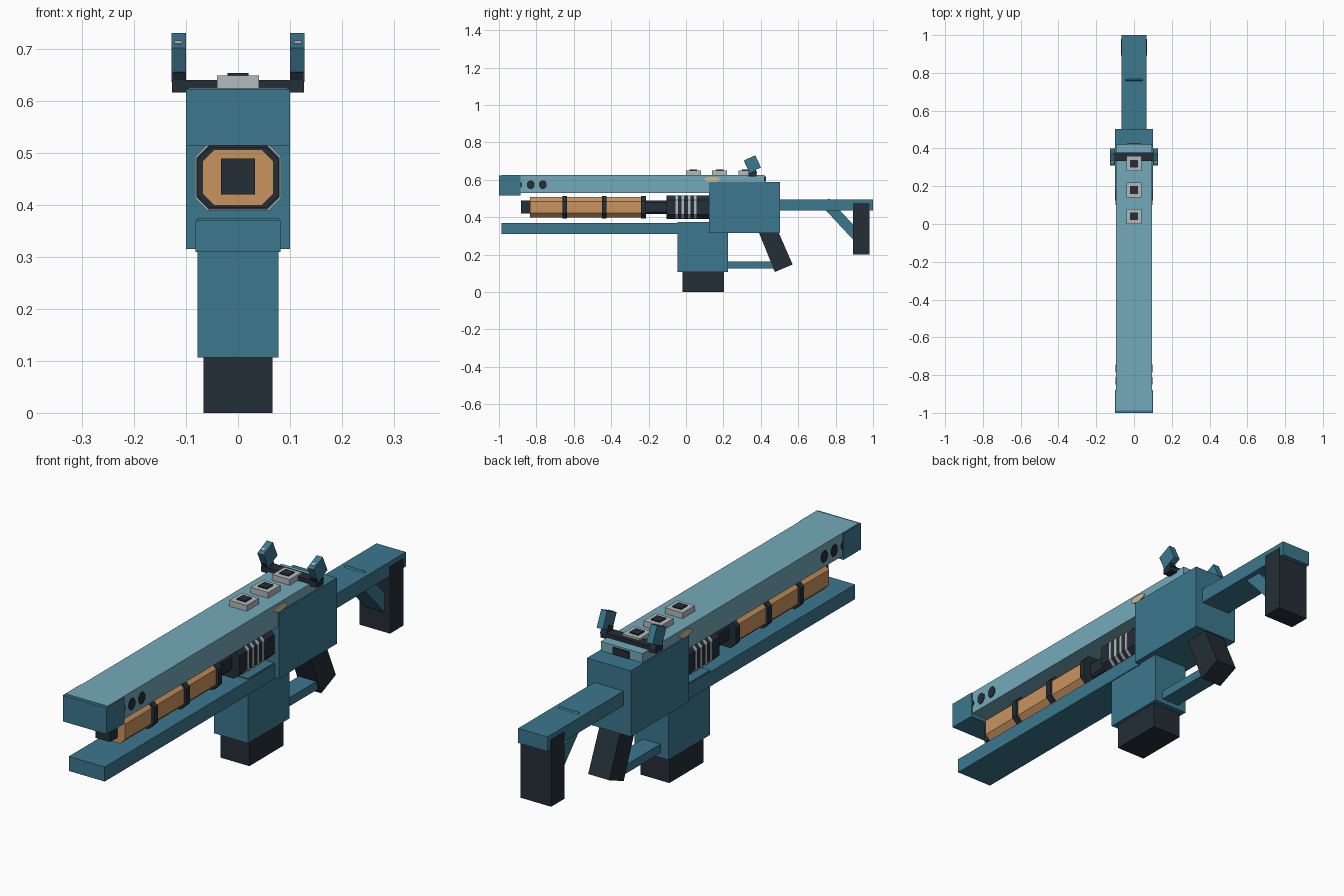
import bpy
import math
from mathutils import Vector

default_cube = bpy.data.objects.get("Cube")
if default_cube:
    bpy.data.objects.remove(default_cube, do_unlink=True)


def make_material(name, red, green, blue):
    """Flat material from display values, stored as linear."""
    linear = [((c / 255 + 0.055) / 1.055) ** 2.4 for c in (red, green, blue)] + [1.0]
    material = bpy.data.materials.new(name)
    material.use_nodes = True
    material.diffuse_color = linear
    material.node_tree.nodes["Principled BSDF"].inputs["Base Color"].default_value = linear
    return material


teal = make_material("teal paint", 60, 120, 143)
pale_teal = make_material("pale teal paint", 116, 170, 186)
charcoal = make_material("charcoal", 36, 46, 55)
copper = make_material("copper", 202, 148, 95)
light_grey = make_material("light grey", 180, 186, 190)
sand = make_material("sand", 205, 190, 150)


def make_object(name, material, verts, faces):
    mesh = bpy.data.meshes.new(name)
    mesh.from_pydata(verts, [], faces)
    mesh.materials.append(material)
    mesh.update()
    thing = bpy.data.objects.new(name, mesh)
    bpy.context.scene.collection.objects.link(thing)
    return thing


def extrude_side(name, material, outline, left, right):
    """Extrude a (y, z) outline, listed counter-clockwise, across x."""
    count = len(outline)
    verts = [(x, y, z) for x in (left, right) for y, z in outline]
    faces = [list(reversed(range(count))), list(range(count, count * 2))]
    for i in range(count):
        j = (i + 1) % count
        faces.append([i, j, j + count, i + count])
    return make_object(name, material, verts, faces)


def box(name, material, half_width, front, back, bottom, top):
    outline = [(front, bottom), (back, bottom), (back, top), (front, top)]
    return extrude_side(name, material, outline, -half_width, half_width)


def tilted_outline(centre, length, height, degrees):
    """Rectangle in the side plane, turned about its centre."""
    turn = math.radians(degrees)
    outline = []
    for a, b in ((-1, -1), (1, -1), (1, 1), (-1, 1)):
        point = Vector((a * length / 2, b * height / 2))
        outline.append((centre[0] + point.x * math.cos(turn) - point.y * math.sin(turn),
                        centre[1] + point.x * math.sin(turn) + point.y * math.cos(turn)))
    return outline


def octagon_tube(name, material, half_width, half_height, cut, front, back):
    """Chamfered block running along the barrel axis."""
    w, h, axis = half_width, half_height, 0.453
    ring = [(w - cut, -h), (w, cut - h), (w, h - cut), (w - cut, h),
            (cut - w, h), (-w, h - cut), (-w, cut - h), (cut - w, -h)]
    count = len(ring)
    verts = [(x, y, axis + z) for y in (front, back) for x, z in ring]
    faces = [list(range(count)), list(reversed(range(count, count * 2)))]
    for i in range(count):
        j = (i + 1) % count
        faces.append([j, i, i + count, j + count])
    return make_object(name, material, verts, faces)


def ellipse(centre, radius_y, radius_z, sides):
    steps = [math.tau * (i + 0.5) / sides for i in range(sides)]
    return [(centre[0] + radius_y * math.cos(t), centre[1] + radius_z * math.sin(t))
            for t in steps]


# Upper rail and muzzle cap
rail_half = 0.095
box("upper_rail", pale_teal, rail_half, -0.987, 0.42, 0.53, 0.625)
box("muzzle_cap", teal, 0.1, -1.0, -0.885, 0.515, 0.623)
box("rail_rear_plate", charcoal, 0.036, 0.42, 0.427, 0.59, 0.618)

# Receiver, lower rail and magazine
box("receiver", teal, 0.1, 0.124, 0.503, 0.315, 0.587)
box("lower_rail", teal, 0.082, -0.987, 0.13, 0.31, 0.37)
box("magazine_well", teal, 0.078, -0.045, 0.225, 0.107, 0.375)
box("magazine", charcoal, 0.066, -0.02, 0.203, 0.0, 0.11)

# Barrel core with copper sleeves and dark collars
box("barrel_core", charcoal, 0.033, -0.883, 0.14, 0.42, 0.49)
for number, (front, back) in enumerate([(-0.835, -0.66), (-0.635, -0.45), (-0.425, -0.24)]):
    octagon_tube(f"copper_sleeve_{number}", copper, 0.068, 0.054, 0.022, front, back)
    octagon_tube(f"sleeve_collar_{number}", charcoal, 0.078, 0.059, 0.025, back, back + 0.025)

# Breech coil with pale rings
octagon_tube("breech_coil", charcoal, 0.08, 0.062, 0.024, -0.105, 0.13)
for number in range(4):
    start = -0.056 + number * 0.033
    octagon_tube(f"coil_ring_{number}", light_grey, 0.083, 0.064, 0.024, start, start + 0.013)
octagon_tube("barrel_neck", charcoal, 0.045, 0.035, 0.01, -0.22, -0.1)

# Grip and trigger guard
extrude_side("grip", charcoal, [(0.475, 0.107), (0.57, 0.147), (0.49, 0.33), (0.385, 0.33)],
             -0.048, 0.048)
box("trigger_guard", teal, 0.04, 0.22, 0.48, 0.126, 0.162)

# Stock
box("stock_beam", teal, 0.067, 0.5, 1.0, 0.435, 0.495)
box("shoulder_pad", charcoal, 0.07, 0.892, 0.98, 0.2, 0.475)
extrude_side("stock_brace", teal, tilted_outline((0.835, 0.383), 0.27, 0.055, -47),
             -0.045, 0.045)

# Buttons on top of the rail
for number in range(3):
    middle = 0.04 + number * 0.14
    box(f"button_base_{number}", light_grey, 0.04, middle - 0.04, middle + 0.04, 0.62, 0.649)
    box(f"button_cap_{number}", charcoal, 0.02, middle - 0.02, middle + 0.02, 0.645, 0.654)

# Sight bar
box("sight_bar", charcoal, 0.127, 0.333, 0.378, 0.617, 0.641)

# Paired sight posts and side details
for side, label in ((1, "left"), (-1, "right")):
    def paired(name, material, outline, inner, outer):
        low, high = sorted((side * inner, side * outer))
        extrude_side(f"{label}_{name}", material, outline, low, high)

    paired("sight_foot", charcoal, tilted_outline((0.355, 0.645), 0.04, 0.04, 25), 0.1, 0.126)
    paired("sight_post", teal, tilted_outline((0.355, 0.684), 0.068, 0.072, 25), 0.1, 0.128)
    paired("sight_mark", light_grey, tilted_outline((0.33, 0.712), 0.012, 0.004, 25),
           0.108, 0.122)
    for number, middle in enumerate((-0.83, -0.765)):
        paired(f"vent_{number}", charcoal, ellipse((middle, 0.574), 0.022, 0.025, 8),
               rail_half, rail_half + 0.003)
    paired("cap_notch", charcoal, ellipse((-0.885, 0.574), 0.01, 0.016, 8),
           rail_half, rail_half + 0.004)
    paired("side_lamp", sand, ellipse((0.14, 0.602), 0.041, 0.014, 16),
           rail_half, rail_half + 0.004)
